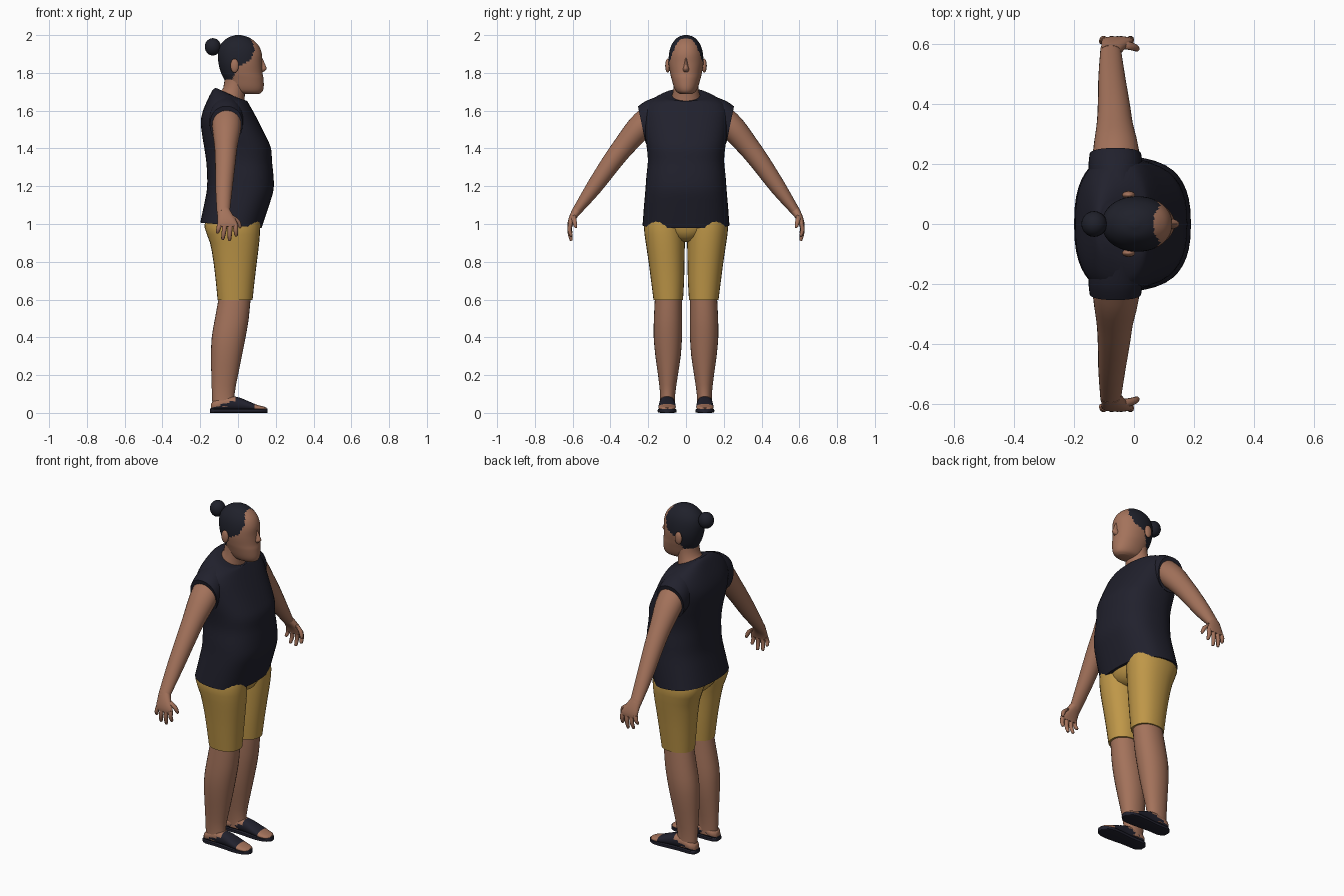
import bpy, bmesh, math
from mathutils import Vector

if "Cube" in bpy.data.objects:
    bpy.data.objects.remove(bpy.data.objects["Cube"])


def material(name, rgb):
    m = bpy.data.materials.new(name)
    m.diffuse_color = (*rgb, 1)
    m.use_nodes = True
    m.node_tree.nodes["Principled BSDF"].inputs["Base Color"].default_value = m.diffuse_color
    return m


SKIN = material("skin", (0.37, 0.17, 0.105))
NAVY = material("navy cloth", (0.015, 0.015, 0.026))
OCHRE = material("ochre cloth", (0.52, 0.31, 0.065))
HAIR = material("dark hair", (0.014, 0.015, 0.024))


def smooth_rows(rows, k):
    """Catmull-Rom interpolation of number rows, k steps per span."""
    out = []
    for i in range(len(rows) - 1):
        p0, p1, p2 = rows[max(i - 1, 0)], rows[i], rows[i + 1]
        p3 = rows[min(i + 2, len(rows) - 1)]
        for s in range(k):
            t = s / k
            out.append([0.5 * (2 * b + (c - a) * t + (2 * a - 5 * b + 4 * c - d) * t * t
                               + (3 * b - a - 3 * c + d) * t ** 3)
                        for a, b, c, d in zip(p0, p1, p2, p3)])
    return out + [list(rows[-1])]


def loft(name, rings, mats, n=24, power=2.0, k=2, rule=None):
    """Skin a row of rings; each ring is centre, u axis, v axis."""
    bm = bmesh.new()
    loops = []
    for r in smooth_rows([[*c, *u, *v] for c, u, v in rings], k):
        c, u, v = Vector(r[:3]), Vector(r[3:6]), Vector(r[6:])
        loop = []
        for j in range(n):
            a = 2 * math.pi * j / n
            ca, sa = math.cos(a), math.sin(a)
            e = 2 / power
            loop.append(bm.verts.new(c + u * math.copysign(abs(ca) ** e, ca)
                                     + v * math.copysign(abs(sa) ** e, sa)))
        loops.append(loop)
    for a, b in zip(loops, loops[1:]):
        for j in range(n):
            bm.faces.new((a[j], a[(j + 1) % n], b[(j + 1) % n], b[j]))
    bm.faces.new(loops[0])
    bm.faces.new(loops[-1])
    bmesh.ops.recalc_face_normals(bm, faces=bm.faces[:])
    if rule:
        for f in bm.faces:
            f.material_index = rule(f.calc_center_median())
    me = bpy.data.meshes.new(name)
    bm.to_mesh(me)
    bm.free()
    ob = bpy.data.objects.new(name, me)
    bpy.context.collection.objects.link(ob)
    for m in mats:
        me.materials.append(m)
    return ob


def level(z, x0, x1, y0, y1, tilt=0):
    """Horizontal ring from its extents; tilt raises the front edge."""
    return (((x0 + x1) / 2, (y0 + y1) / 2, z), ((x1 - x0) / 2, 0, tilt), (0, (y1 - y0) / 2, 0))


def limb(points, s):
    """Rings across a path in the y-z plane: x, y, z, x radius, in-plane radius."""
    rings = []
    for i, (x, y, z, rx, rt) in enumerate(points):
        a, b = points[max(i - 1, 0)], points[min(i + 1, len(points) - 1)]
        d = Vector((0, b[1] - a[1], b[2] - a[2])).normalized()
        rings.append(((x, s * y, z), (rx, 0, 0), (0, -s * d.z * rt, d.y * rt)))
    return rings


def ball(name, loc, scale, mat):
    bpy.ops.mesh.primitive_uv_sphere_add(segments=20, ring_count=12, radius=1, location=loc)
    ob = bpy.context.object
    ob.name, ob.scale = name, scale
    ob.data.materials.append(mat)
    return ob


# Shirt body
shirt = [(0.993, -.2, .125, .23, -.014), (1.1, -.18, .165, .222, 0), (1.18, -.165, .188, .215, 0),
         (1.25, -.163, .188, .21, 0), (1.33, -.168, .18, .202, 0), (1.40, -.178, .175, .207, 0),
         (1.46, -.188, .15, .216, 0), (1.54, -.197, .11, .225, 0), (1.60, -.185, .078, .225, 0),
         (1.65, -.16, .055, .195, -.01), (1.68, -.135, .047, .13, -.028), (1.685, -.118, .04, .085, -.036)]
loft("shirt", [level(z, a, b, -w, w, t) for z, a, b, w, t in shirt], [NAVY], 40, 2.5, 3)

# Neck
loft("neck", [level(1.61, -.11, .035, -.085, .085), level(1.67, -.1, .034, -.076, .076, -.02),
              level(1.72, -.078, .04, -.066, .066), level(1.78, -.07, .05, -.065, .065)], [SKIN])

# Head, with the hair coloured behind the hairline
hairline = [(1.66, -.055), (1.72, -.05), (1.77, -.03), (1.84, .005), (1.86, .06),
            (1.93, .09), (1.975, .068), (2.01, .06)]


def hair_rule(c):
    for (z0, x0), (z1, x1) in zip(hairline, hairline[1:]):
        if z0 <= c.z < z1:
            return int(c.x < x0 + (x1 - x0) * (c.z - z0) / (z1 - z0))
    return 0


head = [(1.688, .02, .11, .03), (1.70, -.03, .128, .05), (1.725, -.055, .136, .064), (1.77, -.075, .135, .077),
        (1.80, -.09, .13, .084), (1.85, -.103, .127, .092), (1.90, -.107, .126, .09),
        (1.94, -.098, .112, .08), (1.97, -.075, .085, .062), (1.99, -.045, .052, .04), (2.0, -.012, .015, .01)]
loft("head", [level(z, a, b, -w, w) for z, a, b, w in head], [SKIN, HAIR], 72, 2.1, 5, hair_rule)
nose = [(1.88, .128, .006), (1.835, .148, .012), (1.82, .151, .018), (1.806, .136, .014)]
loft("nose", [level(z, .09, b, -w, w) for z, b, w in nose], [SKIN], 16)
ball("hair_bun", (-.133, 0, 1.938), (.043, .043, .046), HAIR)

# Hips
loft("shorts_hips", [level(.905, -.06, .04, -.04, .04), level(.93, -.13, .09, -.1, .1),
                     level(.99, -.17, .113, -.19, .19), level(1.05, -.16, .11, -.19, .19)], [OCHRE], 32)

shorts = [(1.04, -.165, .115, .0, .208), (.985, -.178, .118, .003, .223), (.9, -.148, .112, .006, .213),
          (.8, -.13, .1, .008, .198), (.7, -.118, .088, .01, .185), (.597, -.108, .077, .016, .172)]
shin = [(.62, -.1, .068, .022, .164), (.5, -.122, .057, .02, .17), (.4, -.139, .04, .021, .171),
        (.3, -.143, .02, .028, .162), (.2, -.141, 0, .043, .148), (.1, -.138, -.018, .057, .137),
        (.03, -.135, -.012, .06, .138)]
arm = [(-.06, .18, 1.57, .078, .07), (-.06, .25, 1.505, .076, .068), (-.064, .33, 1.41, .061, .058),
       (-.067, .395, 1.325, .054, .052), (-.074, .49, 1.19, .045, .042), (-.078, .585, 1.06, .034, .023)]
palm = [(-.078, .575, 1.075, .034, .025), (-.066, .597, 1.04, .043, .02), (-.056, .611, 1.005, .053, .016),
        (-.055, .614, .985, .05, .012)]
fingers = [(-.097, -.108, .95), (-.069, -.08, .917), (-.041, -.045, .911), (-.014, -.01, .935)]
# Foot: x, half width, top height
foot = [(-.142, .02, .05), (-.12, .038, .07), (-.06, .04, .09), (0, .041, .083), (.05, .045, .064),
        (.1, .045, .043), (.135, .035, .034), (.15, .015, .028)]
sole = [(-.147, .022), (-.12, .041), (-.04, .042), (.06, .05), (.11, .048), (.14, .035), (.156, .014)]


def sandal_rule(c):
    low = c.z < .028 + (c.x + .14) * .3
    return int((c.x < -.01 and low) or -.01 <= c.x < .088)


for s, side in ((1, "left"), (-1, "right")):
    # Sleeve and arm
    cap = [(.12, 1.565, .085, .115), (.19, 1.55, .09, .104), (.234, 1.525, .086, .1)]
    loft(side + "_sleeve", [((-.062, s * y, z), (rx, 0, 0), (0, s * .2 * h, .98 * h))
                            for y, z, rx, h in cap], [NAVY], 28, 2.2, 3)
    loft(side + "_arm", limb(arm, s), [SKIN], 24, 2, 3)
    # Hand
    loft(side + "_palm", limb(palm, s), [SKIN], 20, 2.3)
    for i, (xb, xt, zt) in enumerate(fingers):
        pts = [(xb, .612, 1.0, .014, .012), ((xb + xt) / 2, .617, (1.0 + zt) / 2, .012, .011),
               (xt, .608, zt + .006, .009, .009), (xt, .606, zt, .004, .004)]
        loft(f"{side}_finger_{i}", limb(pts, s), [SKIN], 10)
    thumb = [(-.04, .598, 1.045, .016, .014), (-.005, .592, 1.02, .014, .013),
             (.009, .585, .99, .01, .01), (.01, .582, .978, .004, .004)]
    loft(side + "_thumb", limb(thumb, s), [SKIN], 10)
    # Leg
    loft(side + "_shorts_leg", [level(z, a, b, s * c, s * d) for z, a, b, c, d in shorts], [OCHRE], 28, 2.2)
    loft(side + "_shin", [level(z, a, b, s * c, s * d) for z, a, b, c, d in shin], [SKIN], 28, 2.1)
    # Foot and sandal
    loft(side + "_foot", [((x, s * .1, (h + .012) / 2), (0, w, 0), (0, 0, (h - .012) / 2))
                          for x, w, h in foot], [SKIN, NAVY], 24, 2.3, 4, sandal_rule)
    loft(side + "_sole", [((x, s * .1, .011), (0, w, 0), (0, 0, .011)) for x, w in sole], [NAVY], 16, 5, 3)
    # Ear
    ball(side + "_ear", (-.018, s * .097, 1.838), (.022, .013, .037), SKIN)

# Smooth shading with crisp hems
bpy.ops.object.select_all(action='SELECT')
bpy.context.view_layer.objects.active = bpy.data.objects["shirt"]
bpy.ops.object.shade_smooth_by_angle(angle=math.radians(45))
